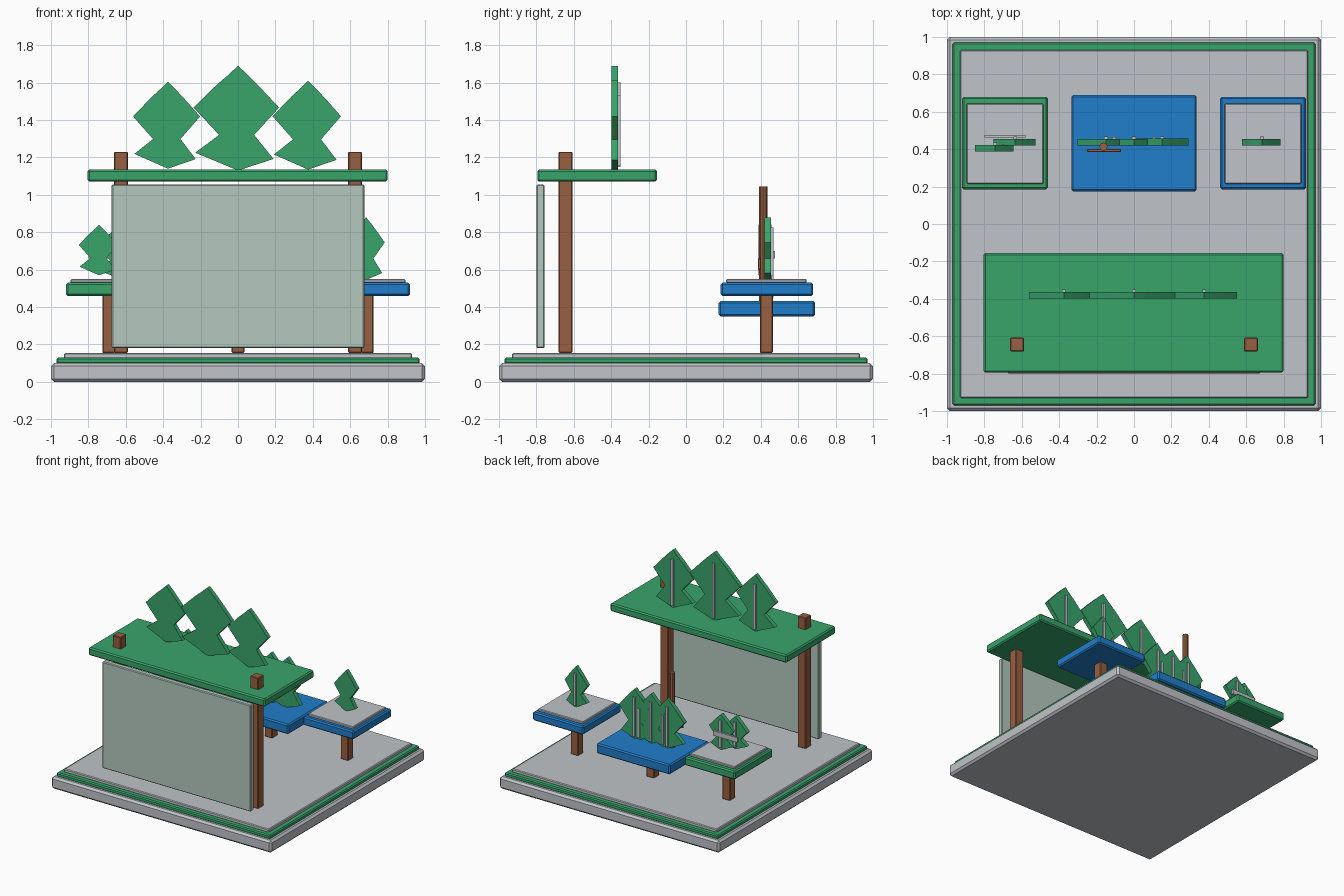
import bpy, bmesh, math

if "Cube" in bpy.data.objects:
    bpy.data.objects.remove(bpy.data.objects["Cube"])


def material(name, rgb):
    m = bpy.data.materials.new(name)
    m.diffuse_color = (*rgb, 1)
    m.use_nodes = True
    m.node_tree.nodes["Principled BSDF"].inputs["Base Color"].default_value = m.diffuse_color
    return m


GREY = material("stone_grey", (0.53, 0.55, 0.58))
GREEN = material("leaf_green", (0.04, 0.375, 0.147))
BLUE = material("bright_blue", (0.015, 0.21, 0.60))
BROWN = material("wood_brown", (0.315, 0.117, 0.053))
PANE = material("pale_green", (0.46, 0.58, 0.52))


def finish(name, bm, mat):
    bmesh.ops.recalc_face_normals(bm, faces=bm.faces[:])
    me = bpy.data.meshes.new(name)
    bm.to_mesh(me)
    bm.free()
    ob = bpy.data.objects.new(name, me)
    me.materials.append(mat)
    bpy.context.collection.objects.link(ob)
    return ob


def box(name, x, y, z, mat, bevel=0.0):
    bm = bmesh.new()
    bmesh.ops.create_cube(bm, size=1)
    for v in bm.verts:
        for i, (a, b) in enumerate((x, y, z)):
            v.co[i] = (a + b) / 2 + v.co[i] * (b - a)
    ob = finish(name, bm, mat)
    if bevel:
        mod = ob.modifiers.new("chamfer", 'BEVEL')
        mod.width = bevel
        mod.segments = 1
    return ob


def post(name, x, y, z0, z1, r=0.037):
    box(name, (x - r, x + r), (y - r, y + r), (z0, z1), BROWN, 0.005)


# flat tree outline, relative to tree height
OUTLINE = [(0, 1), (-0.09, 0.91), (-0.19, 0.82), (-0.40, 0.60), (-0.17, 0.34),
           (-0.385, 0.17), (0, 0), (0.32, 0.11), (0.145, 0.34),
           (0.37, 0.60), (0.22, 0.77), (0.10, 0.90)]


def tree(name, x, y, z0, z1, width=1.0, depth=0.035, trunk=True):
    h = z1 - z0
    bm = bmesh.new()
    face = bm.faces.new([bm.verts.new((x + px * h * width, y - depth / 2, z0 + pz * h))
                         for px, pz in OUTLINE])
    new = bmesh.ops.extrude_face_region(bm, geom=[face])["geom"]
    bmesh.ops.translate(bm, vec=(0, depth, 0),
                        verts=[v for v in new if isinstance(v, bmesh.types.BMVert)])
    finish(name, bm, GREEN)
    # thin trunk strip on the back
    if trunk:
        yb = y + depth / 2
        box(name + "_trunk", (x - 0.01, x + 0.01), (yb - 0.002, yb + 0.012),
            (z0 + 0.02, z0 + h * 0.84), GREY)


# stepped base
box("base", (-1, 1), (-1, 1), (0, 0.1), GREY, 0.016)
box("base_green_layer", (-0.97, 0.97), (-0.97, 0.97), (0.095, 0.13), GREEN, 0.008)
box("base_floor", (-0.93, 0.93), (-0.93, 0.93), (0.125, 0.155), GREY, 0.006)

# canopy with two posts and front panel
box("canopy_roof", (-0.805, 0.8), (-0.795, -0.155), (1.07, 1.135), GREEN, 0.01)
for side, s in (("left", -1), ("right", 1)):
    post(side + "_canopy_post", s * 0.625, -0.645, 0.155, 1.23)
box("front_panel", (-0.675, 0.675), (-0.8, -0.756), (0.18, 1.055), PANE, 0.006)

# roof trees
tree("left_roof_tree", -0.375, -0.38, 1.14, 1.605)
tree("middle_roof_tree", 0, -0.381, 1.13, 1.69, 1.06)
tree("right_roof_tree", 0.375, -0.38, 1.135, 1.61)

# side tables
for side, s, mat in (("left", -1, GREEN), ("right", 1, BLUE)):
    cx = s * 0.69
    post(side + "_table_post", cx, 0.43, 0.155, 0.47, 0.035)
    box(side + "_table_slab", (cx - 0.23, cx + 0.23), (0.185, 0.68), (0.46, 0.53), mat, 0.01)
    box(side + "_table_top", (cx - 0.205, cx + 0.205), (0.215, 0.645), (0.528, 0.55), GREY, 0.005)

# middle table
post("middle_table_post", 0, 0.43, 0.155, 0.36, 0.035)
box("middle_table_slab", (-0.335, 0.335), (0.175, 0.69), (0.35, 0.432), BLUE, 0.01)

# table trees
tree("right_table_tree", 0.685, 0.438, 0.545, 0.88, 0.8)
tree("left_table_tree_front", -0.743, 0.405, 0.57, 0.84)
tree("left_table_tree_back", -0.635, 0.438, 0.55, 0.84)
box("left_table_rail", (-0.8, -0.58), (0.462, 0.477), (0.66, 0.70), GREY)
for i, x in enumerate((-0.15, 0, 0.15)):
    tree("middle_table_tree_%d" % (i + 1), x, 0.438, 0.432, 0.84, 0.93, 0.034 + 0.001 * i)
for i, x in enumerate((-0.107, 0.107)):
    tree("small_table_tree_%d" % (i + 1), x, 0.437, 0.432, 0.74, 1.0, 0.03)

# round pole with cross board
bm = bmesh.new()
bmesh.ops.create_cone(bm, cap_ends=True, segments=8, radius1=0.022, radius2=0.022, depth=0.615)
bmesh.ops.translate(bm, vec=(-0.163, 0.413, 0.7375), verts=bm.verts[:])
finish("pole", bm, BROWN)
box("pole_board", (-0.25, -0.07), (0.384, 0.402), (0.6, 0.66), BROWN, 0.003)
